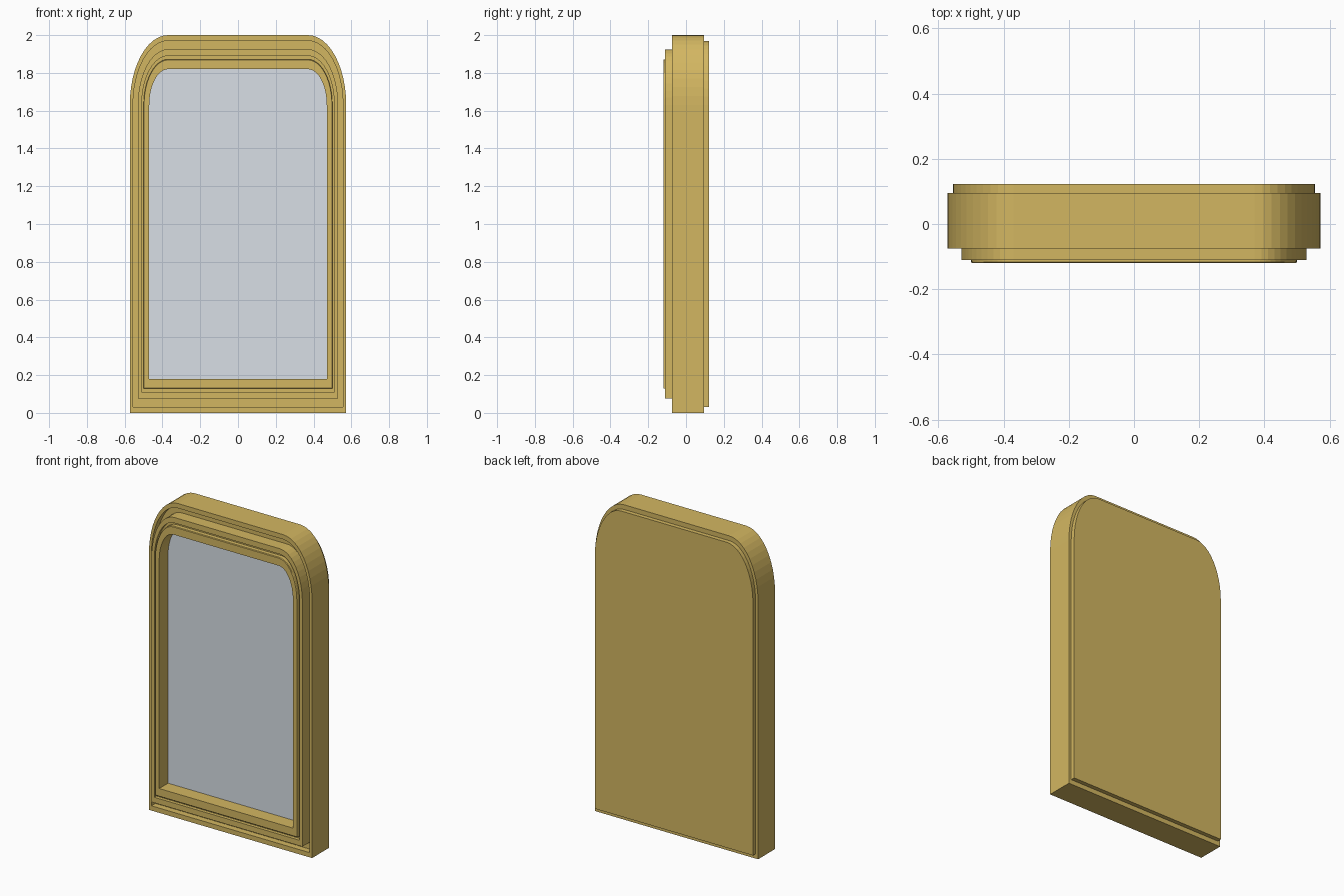
import bpy, bmesh, math

if "Cube" in bpy.data.objects:
    bpy.data.objects.remove(bpy.data.objects["Cube"])

HALF_W, HEIGHT = 0.573, 2.0
CX, CZ = 0.37, 1.63          # centre of the elliptical top corners
SEG = 12


def outline(s, y):
    """Arched outline scaled by s about the panel centre, at depth y."""
    w, top, bottom = HALF_W * s, 1 + s, 1 - s
    right = [(CX + (w - CX) * math.cos(a), CZ + (top - CZ) * math.sin(a))
             for a in (math.pi / 2 * i / SEG for i in range(SEG + 1))]
    left = [(-x, z) for x, z in reversed(right)]
    pts = [(w, bottom)] + right + left + [(-w, bottom)]
    return [(x, y, z) for x, z in pts]


def material(name, color):
    m = bpy.data.materials.new(name)
    m.diffuse_color = color
    m.use_nodes = True
    m.node_tree.nodes["Principled BSDF"].inputs["Base Color"].default_value = m.diffuse_color
    return m


def build(name, profile, mat, cap_first=False, cap_last=False):
    """Skin a row of outlines given as (scale, depth) steps."""
    bm = bmesh.new()
    loops = [[bm.verts.new(p) for p in outline(s, y)] for s, y in profile]
    n = len(loops[0])
    for a, b in zip(loops, loops[1:]):
        for i in range(n):
            j = (i + 1) % n
            bm.faces.new((a[i], a[j], b[j], b[i]))
    if cap_first:
        bm.faces.new(loops[0])
    if cap_last:
        bm.faces.new(loops[-1])
    bmesh.ops.recalc_face_normals(bm, faces=bm.faces)
    me = bpy.data.meshes.new(name)
    bm.to_mesh(me)
    bm.free()
    me.materials.append(mat)
    ob = bpy.data.objects.new(name, me)
    bpy.context.collection.objects.link(ob)
    return ob


wood = material("gilt_wood", (0.65, 0.47, 0.12, 1))
silver = material("mirror_glass", (0.69, 0.74, 0.79, 1))

# Frame: back panel, body, front rim, groove, moulding, inner lip, recess
build("frame", [
    (0.97, 0.122), (0.97, 0.095),
    (1.0, 0.095), (1.0, -0.075),
    (0.97, -0.075), (0.97, -0.035),
    (0.925, -0.035), (0.925, -0.111),
    (0.89, -0.111), (0.89, -0.09),
    (0.872, -0.09), (0.872, -0.116), (0.868, -0.12),
    (0.82, -0.12), (0.82, -0.029),
], wood, cap_first=True, cap_last=True)

# Mirror glass: thin pane at the bottom of the recess
build("mirror_glass", [(0.82, -0.029), (0.82, -0.031)], silver, cap_last=True)
